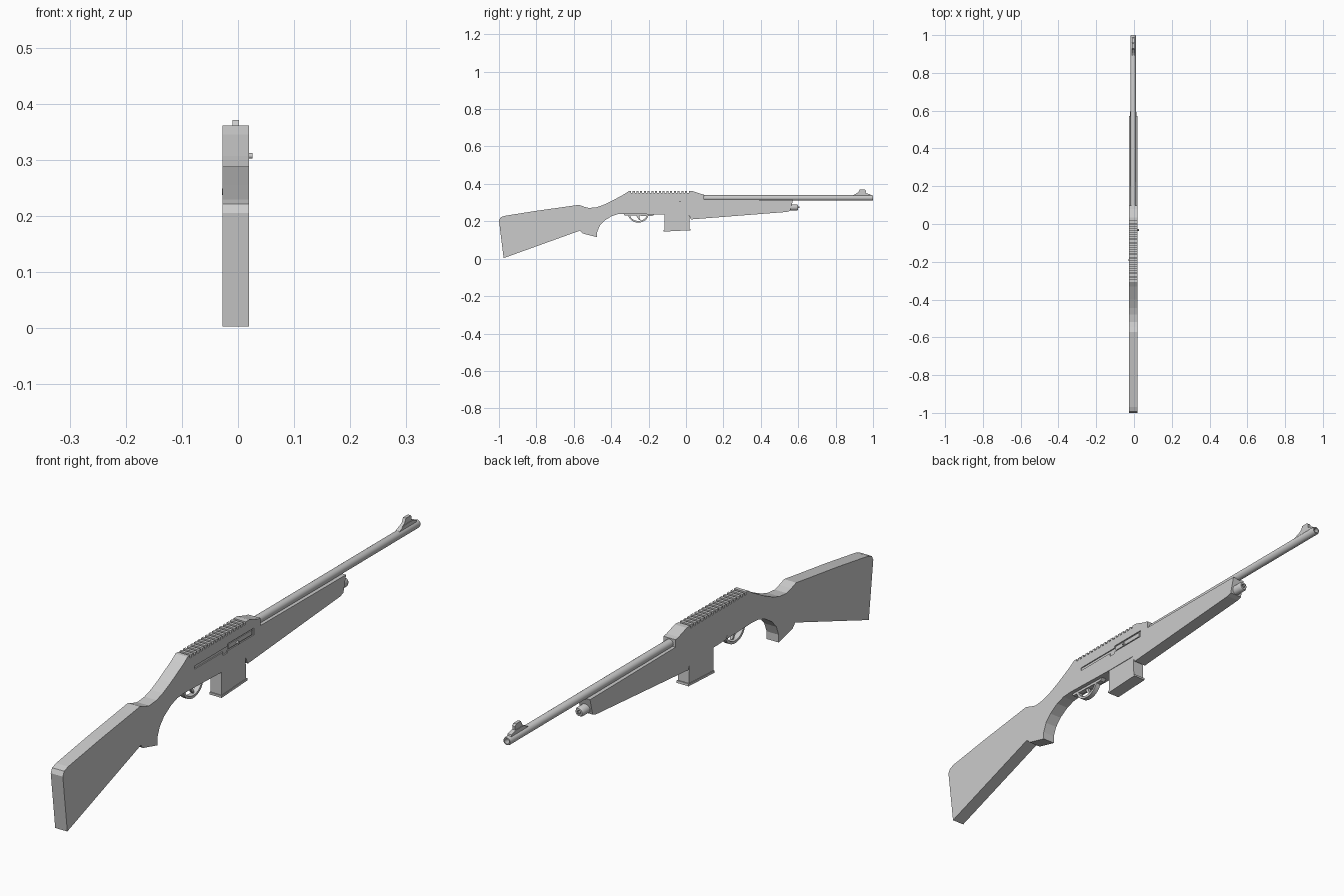
import bpy, bmesh, math

if "Cube" in bpy.data.objects:
    bpy.data.objects.remove(bpy.data.objects["Cube"])

CX = -0.004          # middle plane of the model
HW = 0.0235          # half width of the stock

grey = bpy.data.materials.new("plain grey")
grey.diffuse_color = (0.6, 0.6, 0.6, 1)
grey.use_nodes = True
grey.node_tree.nodes["Principled BSDF"].inputs["Base Color"].default_value = grey.diffuse_color


def finish(bm, name, smooth=False):
    bmesh.ops.recalc_face_normals(bm, faces=bm.faces)
    me = bpy.data.meshes.new(name)
    bm.to_mesh(me)
    bm.free()
    ob = bpy.data.objects.new(name, me)
    bpy.context.collection.objects.link(ob)
    me.materials.append(grey)
    if smooth:
        bpy.ops.object.select_all(action='DESELECT')
        ob.select_set(True)
        bpy.context.view_layer.objects.active = ob
        bpy.ops.object.shade_smooth_by_angle(angle=math.radians(35))
    return ob


def plate(name, pts, half=HW, cx=CX, smooth=False):
    """Side profile (y, z) extruded across x."""
    bm = bmesh.new()
    face = bm.faces.new([bm.verts.new((cx - half, y, z)) for y, z in pts])
    res = bmesh.ops.extrude_face_region(bm, geom=[face])
    verts = [v for v in res["geom"] if isinstance(v, bmesh.types.BMVert)]
    bmesh.ops.translate(bm, verts=verts, vec=(2 * half, 0, 0))
    return finish(bm, name, smooth)


def lathe(name, pts, z, cx=CX, n=24):
    """Profile (radius, y) turned about a lengthwise axis."""
    bm = bmesh.new()
    rings = []
    for r, y in pts:
        rings.append([bm.verts.new((cx + r * math.cos(2 * math.pi * i / n), y,
                                    z + r * math.sin(2 * math.pi * i / n))) for i in range(n)])
    for a, b in zip(rings, rings[1:]):
        for i in range(n):
            j = (i + 1) % n
            bm.faces.new((a[i], a[j], b[j], b[i]))
    bm.faces.new(rings[0])
    bm.faces.new(rings[-1])
    return finish(bm, name, True)


def pin(name, y, z, r, x0, x1):
    pts = [(y + r * math.cos(i * math.pi / 6), z + r * math.sin(i * math.pi / 6)) for i in range(12)]
    return plate(name, pts, (x1 - x0) / 2, (x0 + x1) / 2, True)


# One-piece stock, receiver and fore-end, with the toothed rail on top
profile = [
    (-1.0, 0.205), (-0.975, 0.003), (-0.567, 0.15), (-0.553, 0.135), (-0.475, 0.115),
    (-0.475, 0.142), (-0.462, 0.175), (-0.438, 0.202), (-0.40, 0.226), (-0.365, 0.238),
    (-0.33, 0.241), (-0.115, 0.235), (0.015, 0.235), (0.027, 0.21),
    (0.54, 0.25), (0.557, 0.256), (0.572, 0.314), (0.097, 0.317), (0.097, 0.343),
    (0.08, 0.346), (0.035, 0.361)]
teeth, start, end = 16, 0.015, -0.305
step = (end - start) / teeth
for i in range(teeth):
    y = start + i * step
    profile += [(y, 0.361), (y, 0.352), (y + step * 0.45, 0.352), (y + step * 0.45, 0.361)]
profile += [
    (-0.307, 0.361), (-0.33, 0.345), (-0.40, 0.307), (-0.445, 0.286), (-0.48, 0.275),
    (-0.52, 0.271), (-0.545, 0.278), (-0.572, 0.288), (-0.62, 0.281), (-0.80, 0.256),
    (-0.97, 0.229), (-0.992, 0.221)]
body = plate("stock_and_receiver", profile)

# Stepped ejection port and bolt track cut into the right side
cutter = plate("port_cutter", [
    (-0.27, 0.303), (-0.11, 0.303), (-0.11, 0.291), (-0.085, 0.291), (-0.085, 0.298),
    (0.06, 0.298), (0.06, 0.322), (-0.085, 0.322), (-0.085, 0.314), (-0.27, 0.314)],
    0.005, CX + HW + 0.001)
cutter.hide_render = True
mod = body.modifiers.new("port", 'BOOLEAN')
mod.operation = 'DIFFERENCE'
mod.solver = 'EXACT'
mod.object = cutter
bpy.context.view_layer.objects.active = body
bpy.ops.object.modifier_apply(modifier="port")
bpy.data.objects.remove(cutter)

# Bolt inside the port, its handle, and the safety button
plate("bolt", [(-0.08, 0.302), (0.05, 0.302), (0.05, 0.318), (-0.08, 0.318)], 0.003, CX + HW - 0.004)
pin("bolt_handle", -0.032, 0.307, 0.005, 0.01, 0.0255)
pin("safety_button", -0.19, 0.243, 0.006, -0.0285, -0.02)

# Magazine with base plate
plate("magazine", [(-0.116, 0.24), (-0.116, 0.15), (0.02, 0.157), (0.017, 0.24)], 0.0215)
plate("magazine_base", [(-0.119, 0.153), (-0.119, 0.145), (0.025, 0.152), (0.024, 0.16)])

# Hollow barrel with chamfered muzzle
lathe("barrel", [(0.0145, 0.07), (0.0145, 0.994), (0.013, 1.0), (0.009, 1.0), (0.009, 0.93)], 0.325)

# Front sight ramp and blade
plate("sight_ramp", [(0.885, 0.335), (0.905, 0.345), (0.925, 0.351), (0.96, 0.351),
                     (0.985, 0.344), (0.988, 0.335)], 0.0075)
plate("sight_blade", [(0.905, 0.345), (0.922, 0.356), (0.93, 0.371), (0.956, 0.371),
                      (0.962, 0.364), (0.96, 0.345)], 0.0055)

# Fore-end cap and stud
lathe("fore_end_cap", [(0.017, 0.54), (0.017, 0.592), (0.013, 0.6), (0.007, 0.6), (0.007, 0.585)], 0.274)
lathe("cap_stud", [(0.004, 0.58), (0.004, 0.606)], 0.274, n=12)

# Trigger guard loop, mounting strip and trigger
arc = [math.pi + math.pi * i / 16 for i in range(17)]
loop = [(-0.255 + 0.055 * math.cos(a), 0.240 + 0.047 * math.sin(a)) for a in arc]
loop += [(-0.255 + 0.046 * math.cos(a), 0.240 + 0.038 * math.sin(a)) for a in reversed(arc)]
plate("trigger_guard", loop, 0.009, smooth=True)
plate("guard_strip", [(-0.335, 0.243), (-0.33, 0.232), (-0.18, 0.228), (-0.165, 0.24)], 0.009)
plate("trigger", [(-0.268, 0.24), (-0.262, 0.222), (-0.25, 0.206), (-0.244, 0.208),
                  (-0.25, 0.222), (-0.248, 0.24)], 0.005)
